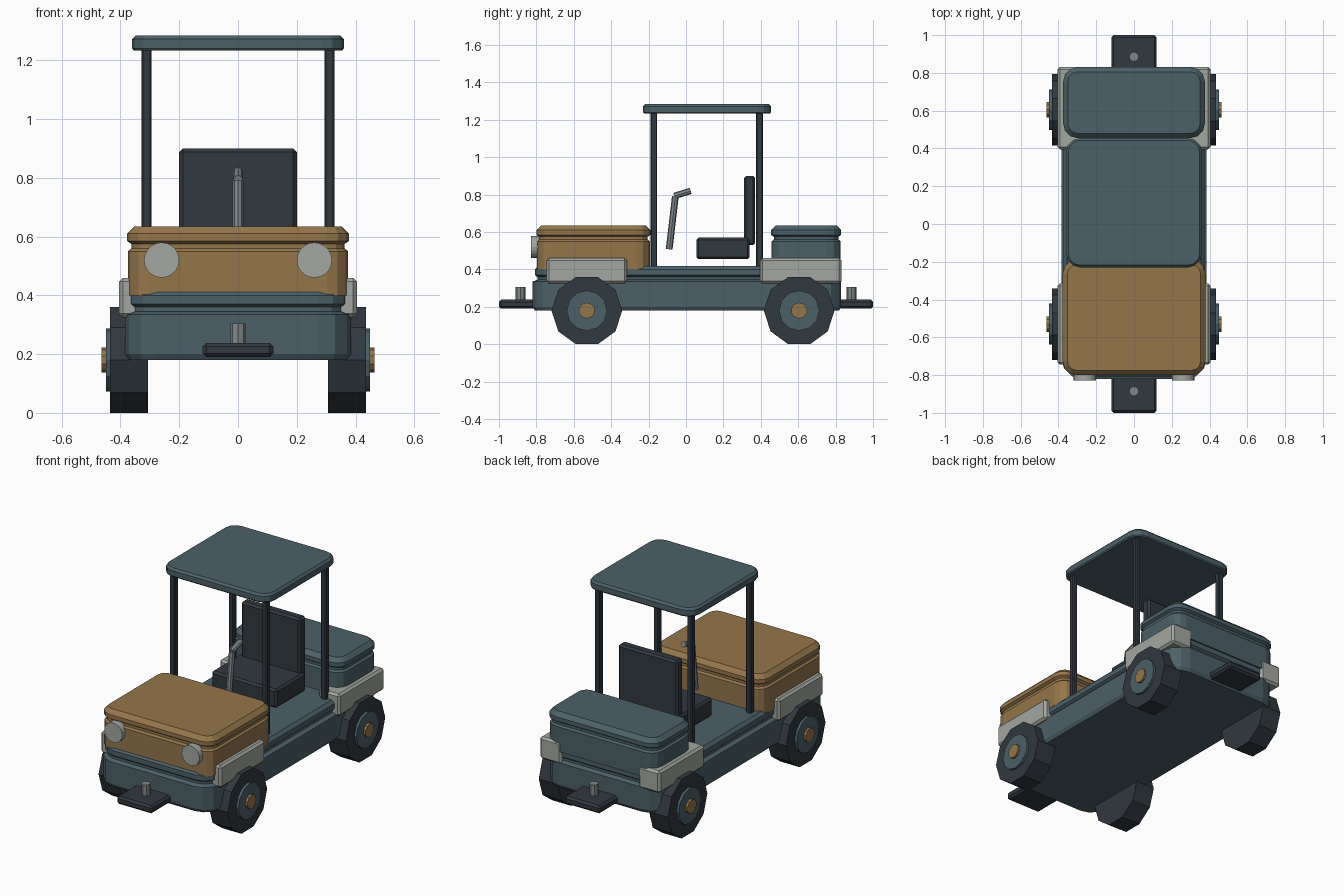
import bpy, bmesh, math
from mathutils import Vector

cube = bpy.data.objects.get("Cube")
if cube:
    bpy.data.objects.remove(cube, do_unlink=True)


def material(name, rgb):
    m = bpy.data.materials.new(name)
    m.use_nodes = True
    m.diffuse_color = (*rgb, 1)
    bsdf = next(n for n in m.node_tree.nodes if n.type == 'BSDF_PRINCIPLED')
    bsdf.inputs["Base Color"].default_value = (*rgb, 1)
    return m


teal = material("slate_teal", (0.07, 0.12, 0.14))
ochre = material("ochre", (0.30, 0.18, 0.07))
dark = material("charcoal", (0.03, 0.04, 0.05))
pale = material("pale_grey", (0.37, 0.39, 0.35))
steel = material("steel", (0.22, 0.25, 0.26))


def finish(name, bm, mat):
    bmesh.ops.recalc_face_normals(bm, faces=bm.faces)
    me = bpy.data.meshes.new(name)
    bm.to_mesh(me)
    bm.free()
    me.materials.append(mat)
    ob = bpy.data.objects.new(name, me)
    bpy.context.collection.objects.link(ob)
    return ob


def box(name, x, y, z, mat, bevel=0.01):
    """Bevelled box from (min, max) pairs."""
    bm = bmesh.new()
    bmesh.ops.create_cube(bm, size=1)
    for v in bm.verts:
        v.co = [(a + b) / 2 + c * (b - a) for (a, b), c in zip((x, y, z), v.co)]
    bmesh.ops.bevel(bm, geom=bm.edges[:], offset=bevel, segments=1, affect='EDGES')
    return finish(name, bm, mat)


def rod(name, start, end, radius, mat, sides=8):
    """Cylinder between two points."""
    a, b = Vector(start), Vector(end)
    bm = bmesh.new()
    bmesh.ops.create_cone(bm, cap_ends=True, segments=sides, radius1=radius,
                          radius2=radius, depth=(b - a).length)
    turn = (b - a).to_track_quat('Z', 'Y')
    for v in bm.verts:
        v.co = turn @ v.co + (a + b) / 2
    return finish(name, bm, mat)


def shell(name, hx, y, radius, profile, mat, steps=3):
    """Rounded rectangle lofted through (height, inset) levels."""
    bm = bmesh.new()
    cy, hy = (y[0] + y[1]) / 2, (y[1] - y[0]) / 2
    rings = []
    for z, inset in profile:
        ring = []
        for corner, (sx, sy) in enumerate(((1, 1), (-1, 1), (-1, -1), (1, -1))):
            for i in range(steps + 1):
                a = (corner + i / steps) * math.pi / 2
                r = radius - inset
                ring.append(bm.verts.new((sx * (hx - radius) + r * math.cos(a),
                                          cy + sy * (hy - radius) + r * math.sin(a), z)))
        rings.append(ring)
    for low, high in zip(rings, rings[1:]):
        for i in range(len(low)):
            j = (i + 1) % len(low)
            bm.faces.new((low[i], low[j], high[j], high[i]))
    bm.faces.new(rings[0])
    bm.faces.new(rings[-1])
    return finish(name, bm, mat)


# Body shells with a groove below each lid
shell("chassis", 0.385, (-0.82, 0.83), 0.11,
      [(0.18, 0.012), (0.20, 0), (0.335, 0), (0.345, 0.025), (0.36, 0.025),
       (0.37, 0.012), (0.40, 0.012), (0.418, 0.03)], teal)
lid = [(0.40, 0.003), (0.55, 0.003), (0.56, 0.015), (0.575, 0.015),
       (0.585, 0), (0.61, 0), (0.635, 0.025)]
shell("hood", 0.378, (-0.80, -0.19), 0.075, lid, ochre)
shell("rear_box", 0.375, (0.455, 0.83), 0.075, lid, teal)
shell("roof", 0.36, (-0.23, 0.455), 0.075,
      [(1.233, 0.006), (1.24, 0), (1.272, 0), (1.285, 0.012)], teal)

# Seat
box("seat_cushion", (-0.22, 0.22), (0.055, 0.34), (0.455, 0.57), dark, 0.012)
box("seat_back", (-0.20, 0.20), (0.31, 0.37), (0.53, 0.90), dark, 0.012)

# Steering lever
rod("steering_column", (0, -0.09, 0.508), (0, -0.057, 0.79), 0.018, steel)
rod("steering_handle", (0, -0.063, 0.793), (0, 0.025, 0.82), 0.017, steel)

# Tow plates and pins at both ends
for end, label in ((-1, "front"), (1, "rear")):
    box(label + "_tow_plate", (-0.12, 0.12), sorted((end * 0.78, end)),
        (0.19, 0.238), dark, 0.012)
    rod(label + "_tow_pin", (0, end * 0.885, 0.23), (0, end * 0.885, 0.305), 0.026, steel)

# Paired parts on both sides
for s, side in ((1, "left"), (-1, "right")):
    rod(side + "_headlight", (s * 0.26, -0.78, 0.52), (s * 0.26, -0.828, 0.52),
        0.06, pale, 20)
    for label, post_y, fender_y, wheel_y in (
            ("front", -0.172, (-0.745, -0.315), -0.53),
            ("rear", 0.393, (0.395, 0.832), 0.605)):
        name = f"{label}_{side}_"
        box(name + "post", sorted((s * 0.294, s * 0.328)),
            (post_y - 0.018, post_y + 0.018), (0.40, 1.24), dark, 0.005)
        box(name + "fender", sorted((s * 0.26, s * 0.405)), fender_y,
            (0.325, 0.46), pale, 0.013)
        for part, x0, x1, r, mat, sides in (
                ("tire", 0.307, 0.435, 0.189, dark, 10),
                ("hub", 0.40, 0.45, 0.108, teal, 12),
                ("hub_cap", 0.43, 0.464, 0.043, ochre, 10)):
            ob = rod(name + part, (s * x0, wheel_y, 0.18), (s * x1, wheel_y, 0.18),
                     r, mat, sides)
            # Rest the tire on a flat side
            if part == "tire":
                low = min(v.co.z for v in ob.data.vertices)
                if low < -0.005:
                    for v in ob.data.vertices:
                        dy, dz = v.co.y - wheel_y, v.co.z - 0.18
                        v.co.y, v.co.z = wheel_y + dz, 0.18 - dy
